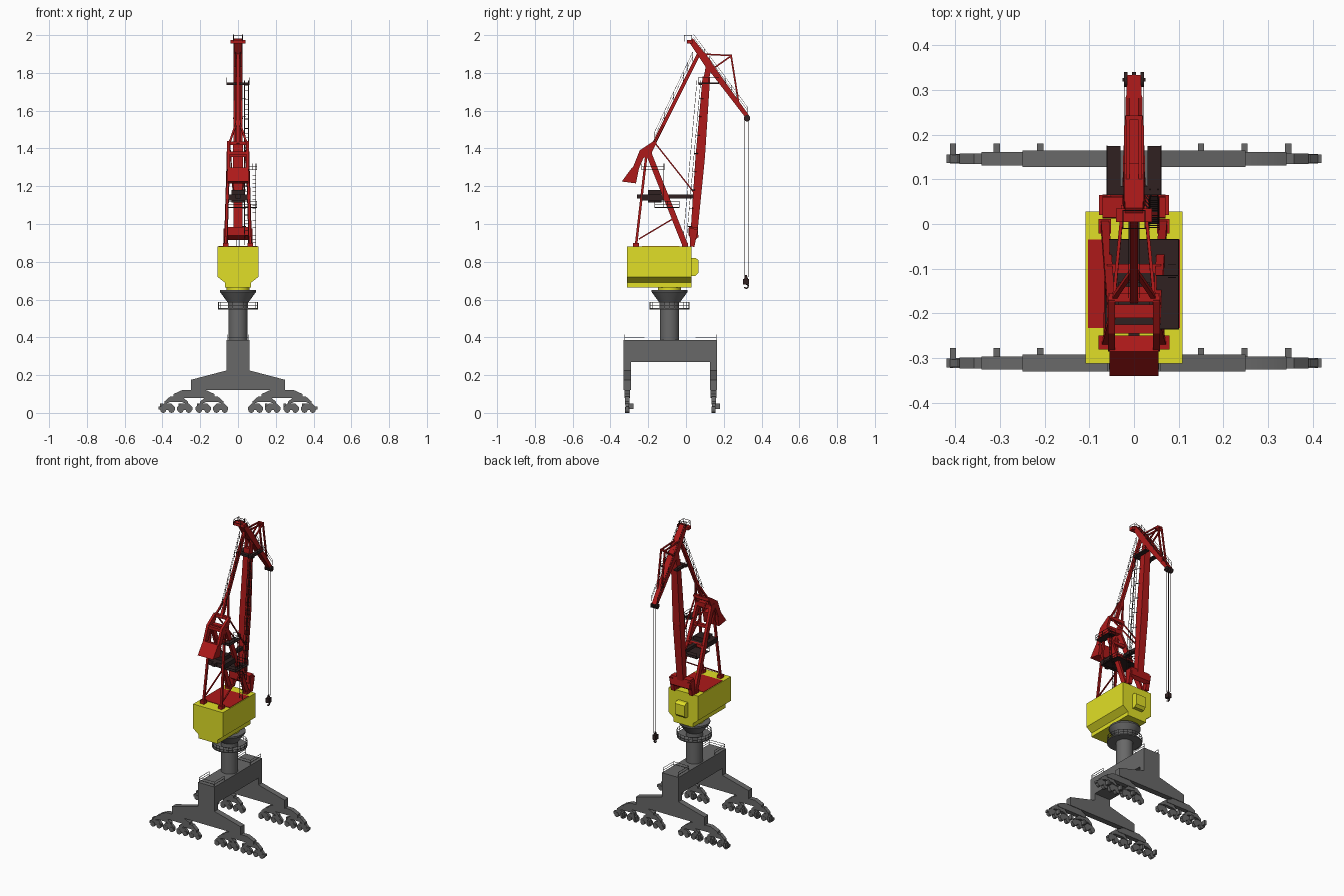
import bpy, bmesh, math
from mathutils import Vector as V

if "Cube" in bpy.data.objects:
    bpy.data.objects.remove(bpy.data.objects["Cube"])


def material(name, rgb):
    m = bpy.data.materials.new(name)
    m.diffuse_color = (*rgb, 1)
    m.use_nodes = True
    m.node_tree.nodes["Principled BSDF"].inputs["Base Color"].default_value = m.diffuse_color
    return m


RED = material("red_paint", (0.42, 0.01, 0.01))
DARK = material("dark_steel", (0.03, 0.015, 0.015))
YELLOW = material("yellow_paint", (0.75, 0.74, 0.02))
GREY = material("grey_paint", (0.14, 0.14, 0.14))


class Part:
    """Collects simple solids into one named object."""
    def __init__(self, name, mat):
        self.name, self.mat, self.bm = name, mat, bmesh.new()

    def loft(self, a, b):
        va = [self.bm.verts.new(p) for p in a]
        vb = [self.bm.verts.new(p) for p in b]
        n = len(a)
        for i in range(n):
            j = (i + 1) % n
            self.bm.faces.new((va[i], va[j], vb[j], vb[i]))
        self.bm.faces.new(va[::-1])
        self.bm.faces.new(vb)

    def frame(self, p, q):
        d = (q - p).normalized()
        ref = V((1, 0, 0)) if abs(d.x) < 0.9 else V((0, 1, 0))
        s = (ref - d * ref.dot(d)).normalized()
        return s, d.cross(s)

    def beam(self, p, q, w, h=None, w2=None, h2=None):
        p, q = V(p), V(q)
        h = h or w
        w2, h2 = w2 or w, h2 or h
        s, n = self.frame(p, q)
        c = ((-.5, -.5), (.5, -.5), (.5, .5), (-.5, .5))
        self.loft([p + s * a * w + n * b * h for a, b in c],
                  [q + s * a * w2 + n * b * h2 for a, b in c])

    def rod(self, p, q, r, r2=None, n=16):
        p, q = V(p), V(q)
        r2 = r2 or r
        s, t = self.frame(p, q)
        ang = [2 * math.pi * i / n for i in range(n)]
        self.loft([p + (s * math.cos(a) + t * math.sin(a)) * r for a in ang],
                  [q + (s * math.cos(a) + t * math.sin(a)) * r2 for a in ang])

    def box(self, x0, x1, y0, y1, z0, z1):
        self.loft([(x0, y0, z0), (x1, y0, z0), (x1, y1, z0), (x0, y1, z0)],
                  [(x0, y0, z1), (x1, y0, z1), (x1, y1, z1), (x0, y1, z1)])

    def prism_y(self, pts, y0, y1):
        self.loft([(x, y0, z) for x, z in pts], [(x, y1, z) for x, z in pts])

    def prism_x(self, pts, x0, x1):
        self.loft([(x0, y, z) for y, z in pts], [(x1, y, z) for y, z in pts])

    def rail(self, pts, h=0.035, t=0.002, closed=False):
        up = V((0, 0, h))
        pts = [V(p) for p in pts]
        for a, b in zip(pts, pts[1:] + pts[:1] if closed else pts[1:]):
            self.beam(a + up, b + up, t)
            self.beam(a + up / 2, b + up / 2, t)
        for p in pts:
            self.beam(p, p + up, t)

    def ladder(self, p, q, w=0.016, step=0.02):
        p, q = V(p), V(q)
        s = V((w / 2, 0, 0))
        self.beam(p - s, q - s, 0.002)
        self.beam(p + s, q + s, 0.002)
        n = int((q - p).length / step)
        for i in range(1, n):
            c = p.lerp(q, i / n)
            self.beam(c - s, c + s, 0.002)

    def done(self):
        bmesh.ops.recalc_face_normals(self.bm, faces=self.bm.faces)
        me = bpy.data.meshes.new(self.name)
        self.bm.to_mesh(me)
        self.bm.free()
        me.materials.append(self.mat)
        ob = bpy.data.objects.new(self.name, me)
        bpy.context.collection.objects.link(ob)
        bpy.ops.object.select_all(action='DESELECT')
        ob.select_set(True)
        bpy.context.view_layer.objects.active = ob
        bpy.ops.object.shade_smooth_by_angle()


CY = -0.087  # slewing axis

# Portal side frames with equalisers, bogies, wheels and drive motors
for label, y in (("front", -0.311), ("back", 0.146)):
    f = Part(label + "_portal_frame", GREY)
    f.prism_y([(-.06, .385), (-.06, .225), (-.25, .175), (-.25, .12), (.25, .12),
               (.25, .175), (.06, .225), (.06, .385)], y - .019, y + .019)
    b = Part(label + "_bogies", GREY)
    for s in (-1, 1):
        g = .233 * s
        b.prism_y([(g - .108, .08), (g - .108, .1), (g - .06, .122), (g + .06, .122),
                   (g + .108, .1), (g + .108, .08)], y - .015, y + .015)
        for e in (-.095, .095):
            c = g + e
            b.prism_y([(c - .062, .045), (c - .062, .06), (c - .03, .088), (c + .03, .088),
                       (c + .062, .06), (c + .062, .045), (c + .03, .058), (c - .03, .058)],
                      y - .012, y + .012)
            for k in (-.046, .046):
                d = c + k
                b.prism_y([(d - .04, .016), (d - .04, .03), (d - .02, .05), (d + .02, .05),
                           (d + .04, .03), (d + .04, .016)], y - .009, y + .009)
                for wx in (d - .022, d + .022):
                    b.rod((wx, y - .011, .016), (wx, y + .011, .016), .016)
        b.beam((s * .405, y, .025), (s * .42, y, .025), .02, .015)
    for mx in (-.405, -.307, -.21, .15, .247, .345):
        b.box(mx - .007, mx + .007, y + .008, y + .034, .02, .05)
    f.done()
    b.done()

# Portal cross beam, column and slewing platform
p = Part("portal_beam", GREY)
p.box(-.06, .06, -.33, .165, .27, .385)
for y0, y1 in ((-.325, -.22), (.05, .16)):
    p.rail([(-.055, y1, .385), (-.055, y0, .385), (.055, y0, .385), (.055, y1, .385)], .03)
p.done()
p = Part("column", GREY)
p.rod((0, CY, .38), (0, CY, .6), .051, n=32)
p.rod((0, CY, .585), (0, CY, .64), .055, .095, n=32)
p.rod((0, CY, .64), (0, CY, .65), .095, n=32)
p.done()
p = Part("column_walkway", GREY)
p.rod((0, CY, .548), (0, CY, .555), .105, n=32)
p.rail([(.105 * math.cos(a * math.pi / 12), CY + .105 * math.sin(a * math.pi / 12), .55)
        for a in range(24)], .035, closed=True)
p.done()

# Machine house and operator cab
p = Part("machine_house", YELLOW)
p.prism_y([(-.108, .88), (-.108, .72), (-.07, .69), (-.07, .665), (.07, .665), (.07, .69),
           (.108, .72), (.108, .88)], -.312, .028)
p.rod((0, CY, .645), (0, CY, .67), .06, n=32)
p.done()
p = Part("operator_cab", YELLOW)
p.prism_x([(.02, .725), (.05, .725), (.065, .74), (.065, .81), (.05, .82), (.02, .82)], -.035, .035)
p.done()
p = Part("roof_panel", RED)
p.box(-.103, .103, -.233, -.035, .876, .883)
p.done()

# A-frame
p = Part("a_frame", RED)
for s in (-1, 1):
    p.beam((s * .065, -.003, .885), (s * .05, -.2, 1.38), .018, .03)
    p.beam((s * .065, -.265, .885), (s * .05, -.208, 1.38), .013)
    p.beam((s * .065, -.25, .92), (s * .062, -.065, 1.03), .007)
    for y in (-.265, -.005):
        p.box(s * .065 - .014, s * .065 + .014, y - .016, y + .016, .878, .9)
p.beam((-.06, -.195, 1.37), (.06, -.195, 1.37), .03)
p.beam((-.06, -.1, 1.145), (.06, -.1, 1.145), .02)
p.beam((-.055, -.15, 1.255), (.055, -.15, 1.255), .02)
p.done()

# Luffing gear, platforms and railings on the A-frame
p = Part("luffing_rack", DARK)
p.box(-.012, .012, -.26, .04, 1.135, 1.155)
p.box(-.065, .065, -.235, -.1, 1.125, 1.155)
p.box(-.035, .035, -.2, -.13, 1.115, 1.18)
p.done()
p = Part("a_frame_platforms", DARK)
for x0, x1, y0, y1, z in ((.05, .1, -.235, -.115, 1.285), (-.055, .1, -.165, -.035, 1.085)):
    p.box(x0, x1, y0, y1, z, z + .004)
    p.rail([(x0, y0, z), ((x0 + x1) / 2, y0, z), (x1, y0, z), (x1, (y0 + y1) / 2, z),
            (x1, y1, z), (x0, y1, z)])
p.ladder((.085, -.09, .88), (.085, -.09, 1.12))
p.ladder((.085, -.12, 1.09), (.085, -.12, 1.32))
p.done()

# Counterweight lever and block, tie to the boom
p = Part("counterweight_lever", RED)
for s in (-1, 1):
    p.prism_x([(-.155, 1.43), (-.17, 1.44), (-.245, 1.39), (-.285, 1.29), (-.255, 1.28),
               (-.225, 1.35), (-.19, 1.36)], s * .05 - .008, s * .05 + .008)
    p.beam((s * .045, -.165, 1.43), (s * .025, .04, 1.17), .007)
for y, z in ((-.165, 1.428), (-.235, 1.375)):
    p.beam((-.055, y, z), (.055, y, z), .02)
p.done()
p = Part("counterweight", RED)
p.prism_x([(-.34, 1.225), (-.265, 1.215), (-.25, 1.29), (-.285, 1.3)], -.055, .055)
p.done()

# Boom with forked foot
p = Part("boom", RED)
p.beam((0, .042, .95), (0, .075, 1.35), .045, .036, .052, .05)
p.beam((0, .075, 1.35), (0, .108, 1.78), .052, .05, .042, .04)
p.prism_x([(.012, .94), (.015, .985), (.06, .985), (.066, .93), (.045, .915)], -.07, .07)
for s in (-1, 1):
    p.beam((s * .065, .032, .88), (s * .065, .042, .975), .026, .024, .026, .045)
    p.beam((s * .016, .106, 1.76), (s * .016, .122, 1.845), .01, .03)
p.done()
p = Part("boom_head_platform", DARK)
for s in (-1, 1):
    p.box(s * .045 - .015, s * .045 + .015, .065, .175, 1.742, 1.75)
    p.rail([(s * .06, y, 1.745) for y in (.065, .12, .175)], .03)
p.box(-.06, .06, .065, .085, 1.735, 1.75)
p.done()
p = Part("boom_ladder", DARK)
p.ladder((.045, 0, .89), (.045, .078, 1.76), .018, .025)
p.ladder((.045, -.012, .95), (.045, .058, 1.76), .022, .05)
for i in range(1, 9):
    t = i / 9
    p.beam((.04, .078 * t, .89 + .87 * t), (.015, .03 + .078 * t, .89 + .87 * t), .003)
p.done()

# Fly jib with bracing and tip sheaves
p = Part("fly_jib", RED)
p.beam((0, .025, 1.975), (0, .12, 1.845), .04, .028, .05, .042)
p.beam((0, .12, 1.845), (0, .325, 1.568), .05, .036, .03, .022)
p.box(-.04, .04, .005, .035, 1.955, 1.975)
for s in (-1, 1):
    x = s * .014
    p.beam((x, .08, 1.9), (x, .235, 1.892), .008)
    p.beam((x, .14, 1.82), (x, .242, 1.892), .008)
    p.beam((x, .238, 1.895), (x, .28, 1.632), .009)
p.beam((-.018, .238, 1.892), (.018, .238, 1.892), .01)
p.done()
p = Part("tip_sheaves", DARK)
for x in (-.018, 0, .018):
    p.rod((x - .004, .323, 1.56), (x + .004, .323, 1.56), .017)
p.beam((-.026, .323, 1.56), (.026, .323, 1.56), .008)
p.done()
p = Part("jib_railings", DARK)
for s in (-1, 1):
    p.rail([(s * .022, .04 + .285 * i / 10, 1.97 - .385 * i / 10) for i in range(11)], .035, .0015)
p.rail([(-.025, -.01, 1.965), (.025, -.01, 1.965), (.025, .03, 1.965), (-.025, .03, 1.965)],
       .034, closed=True)
p.done()

# Back stay with handrail
p = Part("back_stay", RED)
p.beam((0, -.17, 1.425), (0, .07, 1.905), .018, .018)
p.beam((-.045, -.165, 1.43), (0, -.1, 1.56), .01)
p.beam((.045, -.165, 1.43), (0, -.1, 1.56), .01)
p.done()
p = Part("stay_handrail", DARK)
for s in (-1, 1):
    p.rail([(s * .012, -.165 + .2 * i / 8, 1.44 + .42 * i / 8) for i in range(9)], .05, .0015)
p.done()

# Hoist ropes and hook
p = Part("hoist_ropes", DARK)
for x in (-.006, .006):
    p.rod((x, .31, .72), (x, .31, 1.56), .0012, n=6)
    p.rod((x, .33, .72), (x, .33, 1.56), .0012, n=6)
p.done()
p = Part("hook_block", DARK)
p.box(-.012, .012, .303, .333, .68, .71)
p.rod((0, .318, .71), (0, .318, .73), .01, .004)
arc = [(0, .318 + .012 * math.sin(a), .671 + .012 * math.cos(a)) for a in (0, .8, 1.6, 2.4, 3.2, 4.2)]
for a, b in zip(arc, arc[1:]):
    p.rod(a, b, .004, n=8)
p.done()
